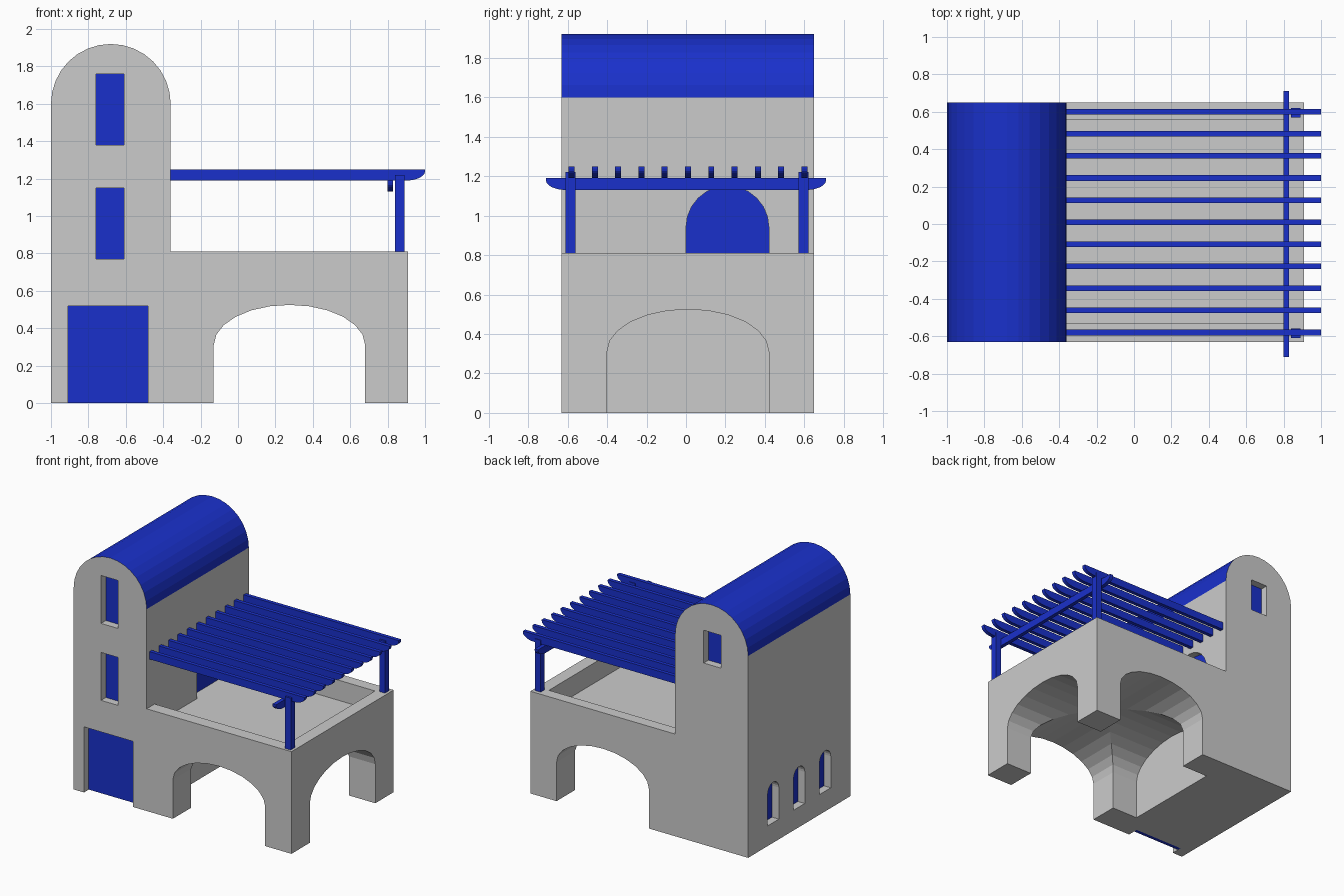
import bpy, bmesh
from math import sin, cos, pi

if "Cube" in bpy.data.objects:
    bpy.data.objects.remove(bpy.data.objects["Cube"])

blue = bpy.data.materials.new("blue")
blue.diffuse_color = (0.01, 0.03, 0.6, 1)
blue.use_nodes = True
blue.node_tree.nodes["Principled BSDF"].inputs["Base Color"].default_value = blue.diffuse_color


def prism(name, outline, axis, lo, hi, mat=None):
    """Extrude a closed 2D outline along x (points are y,z) or y (points are x,z)."""
    put = (lambda p, t: (t, p[0], p[1])) if axis == 'x' else (lambda p, t: (p[0], t, p[1]))
    bm = bmesh.new()
    a = [bm.verts.new(put(p, lo)) for p in outline]
    b = [bm.verts.new(put(p, hi)) for p in outline]
    bm.faces.new(a)
    bm.faces.new(b)
    n = len(outline)
    for i in range(n):
        j = (i + 1) % n
        bm.faces.new((a[i], a[j], b[j], b[i]))
    bmesh.ops.recalc_face_normals(bm, faces=bm.faces)
    me = bpy.data.meshes.new(name)
    bm.to_mesh(me)
    bm.free()
    if mat:
        me.materials.append(mat)
    ob = bpy.data.objects.new(name, me)
    bpy.context.collection.objects.link(ob)
    return ob


def rect(a0, a1, z0, z1):
    return [(a0, z0), (a1, z0), (a1, z1), (a0, z1)]


def arc(c, z, rx, rz, n):
    return [(c + rx * cos(pi * i / n), z + rz * sin(pi * i / n)) for i in range(n + 1)]


def arch(c, r, z0, spring, rise, n=12):
    return [(c - r, z0), (c + r, z0)] + arc(c, spring, r, rise, n)


YC, Y0, Y1 = 0.01, -0.63, 0.65
FLOOR = 0.65
cutters = []

# tower and terrace block as one silhouette
roof_arc = arc(-0.68, 1.6, 0.32, 0.32, 16)
walls = prism("house_walls", [(-1, 0), (0.91, 0), (0.91, 0.81), (-0.36, 0.81)] + roof_arc, 'y', Y0, Y1)

# terrace hollow behind the parapet
cutters.append(prism("cut_terrace", rect(-0.53, 0.56, FLOOR, 1.0), 'x', -0.36, 0.81))
# crossing vaulted passages
cutters.append(prism("cut_vault_y", arch(0.275, 0.405, -0.1, 0.31, 0.215), 'y', -0.9, 0.9))
cutters.append(prism("cut_vault_x", arch(YC, 0.41, -0.1, 0.31, 0.215), 'x', -0.36, 1.2))


def opening(name, shape, axis, face, inward, low_shape=None):
    """Recess in a wall with a blue panel set back inside it."""
    ends = sorted((face - inward * 0.1, face + inward * 0.09))
    cutters.append(prism("cut_" + name, low_shape or shape, axis, *ends))
    prism(name, shape, axis, *sorted((face + inward * 0.06, face + inward * 0.09)), mat=blue)


# front door and windows
opening("front_door", rect(-0.91, -0.48, 0, 0.52), 'y', Y0, 1, rect(-0.91, -0.48, -0.1, 0.52))
opening("front_window_lower", rect(-0.76, -0.61, 0.77, 1.15), 'y', Y0, 1)
opening("front_window_upper", rect(-0.76, -0.61, 1.38, 1.76), 'y', Y0, 1)
# back window
opening("back_window", rect(-0.76, -0.61, 1.44, 1.70), 'y', Y1, -1)
# arched side windows
for i in (-1, 0, 1):
    opening(f"side_window_{i + 2}", arch(YC + i * 0.325, 0.07, 0.16, 0.41, 0.07), 'x', -1, 1)
# terrace door
opening("terrace_door", arch(0.21, 0.21, FLOOR, 0.94, 0.21), 'x', -0.36, -1)

# cut all openings, then bake the result
for c in cutters:
    m = walls.modifiers.new(c.name, 'BOOLEAN')
    m.operation = 'DIFFERENCE'
    m.solver = 'EXACT'
    m.object = c
    c.hide_render = True
dg = bpy.context.evaluated_depsgraph_get()
baked = bpy.data.meshes.new_from_object(walls.evaluated_get(dg))
walls.modifiers.clear()
walls.data = baked
for c in cutters:
    bpy.data.objects.remove(c)

# blue barrel roof faces
baked.materials.clear()
baked.materials.append(None)
baked.materials.append(blue)
for p in baked.polygons:
    d = ((p.center.x + 0.68) ** 2 + (p.center.z - 1.6) ** 2) ** 0.5
    on_roof = p.center.z > 1.6 and abs(p.normal.y) < 0.5 and d > 0.31
    p.material_index = 1 if on_roof else 0


def nose(tip, z0, z1, length, side):
    """Quarter-round underside of a timber end, from the tip down to the bottom."""
    return [(tip - side * length * (1 - cos(pi / 2 * i / 6)), z1 - 0.01 - (z1 - 0.01 - z0) * sin(pi / 2 * i / 6))
            for i in range(7)]


# pergola rafters
for i in range(11):
    y = YC - 0.59 + i * 0.118
    prism(f"rafter_{i + 1}", [(-0.36, 1.19), (-0.36, 1.25), (1.0, 1.25)] + nose(1.0, 1.19, 1.25, 0.1, 1),
          'y', y - 0.015, y + 0.015, blue)

# pergola cross beam
prism("cross_beam", [(-0.71, 1.19), (0.71, 1.19)] + nose(0.71, 1.13, 1.19, 0.1, 1)
      + nose(-0.71, 1.13, 1.19, 0.1, -1)[::-1], 'x', 0.80, 0.83, blue)

# pergola posts
for name, s in (("front", -1), ("back", 1)):
    y = YC - 0.005 + s * 0.59
    prism(name + "_post", rect(0.84, 0.89, 0.81, 1.22), 'y', y - 0.025, y + 0.025, blue)
